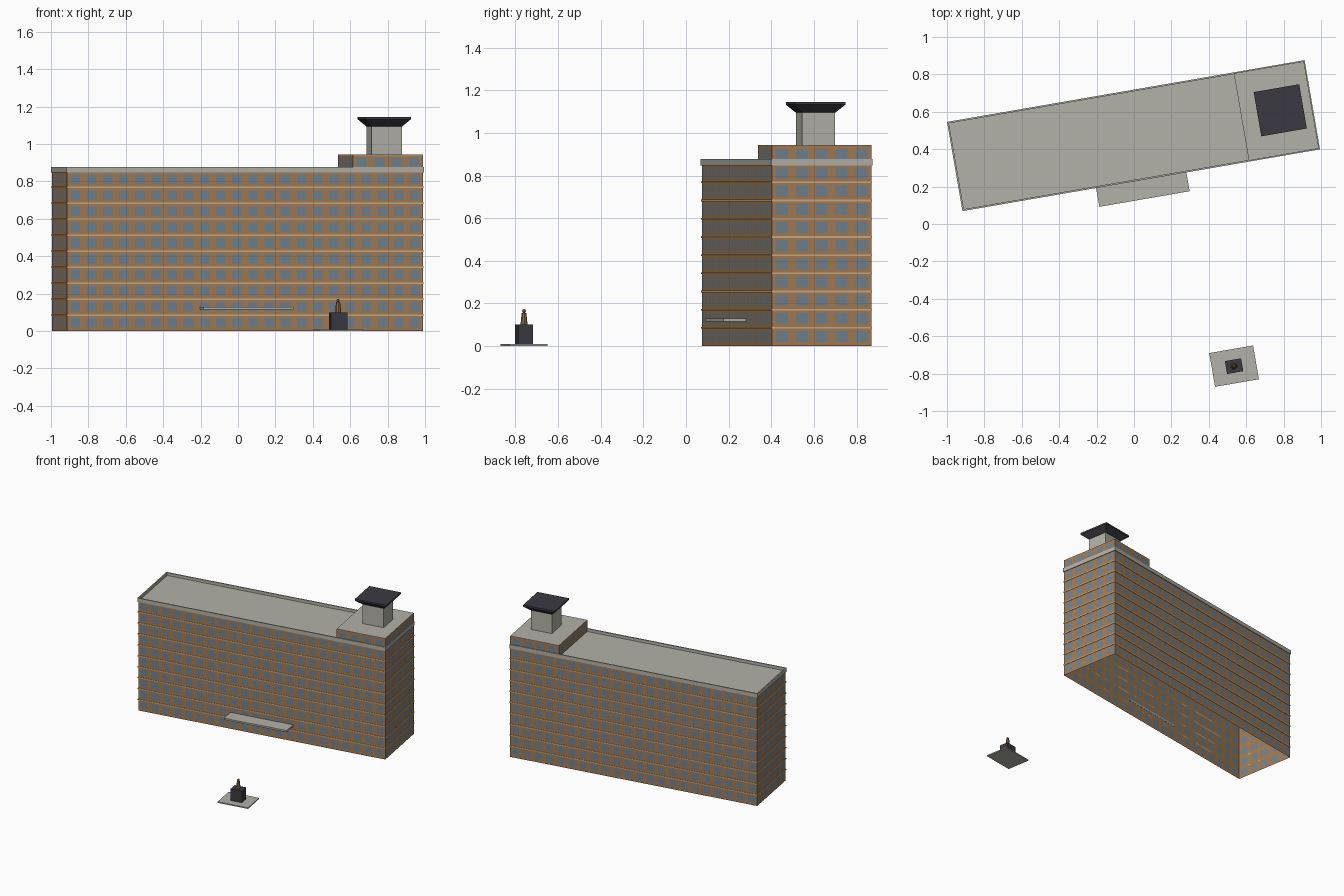
import bpy, bmesh, math
from mathutils import Matrix, Vector

cube = bpy.data.objects.get("Cube")
if cube:
    bpy.data.objects.remove(cube, do_unlink=True)


def material(name, rgb):
    lin = [((c / 255 + 0.055) / 1.055) ** 2.4 for c in rgb] + [1]
    m = bpy.data.materials.new(name)
    m.use_nodes = True
    m.diffuse_color = lin
    m.node_tree.nodes["Principled BSDF"].inputs["Base Color"].default_value = lin
    return m


BRICK = material("tan_brick", (164, 123, 82))
GLASS = material("blue_grey_glass", (112, 130, 144))
CONCRETE = material("pale_concrete", (178, 178, 168))
LEDGE = material("light_tan_ledge", (200, 174, 140))
DARK = material("dark_metal", (60, 58, 66))
BRONZE = material("bronze", (138, 106, 72))

# The whole site is turned by the same small angle
TURN = Matrix.Rotation(math.radians(9.8), 4, 'Z')
BUILDING = Matrix.Translation((-0.0025, 0.4725, 0)) @ TURN
MONUMENT = Matrix.Translation((0.535, -0.76, 0)) @ TURN

LENGTH, DEPTH, TOP, FLOORS = 1.93, 0.474, 0.853, 10
FLOOR = TOP / FLOORS


def finish(name, bm, frame, *mats):
    bm.transform(frame)
    me = bpy.data.meshes.new(name)
    bm.to_mesh(me)
    bm.free()
    for m in mats:
        me.materials.append(m)
    ob = bpy.data.objects.new(name, me)
    bpy.context.collection.objects.link(ob)
    return ob


def add_box(bm, x0, x1, y0, y1, z0, z1):
    mat = Matrix.Translation(((x0 + x1) / 2, (y0 + y1) / 2, (z0 + z1) / 2))
    mat = mat @ Matrix.Diagonal((x1 - x0, y1 - y0, z1 - z0, 1))
    bmesh.ops.create_cube(bm, size=1, matrix=mat)


def box(name, x, y, w, d, z0, z1, mat, frame):
    bm = bmesh.new()
    add_box(bm, x - w / 2, x + w / 2, y - d / 2, y + d / 2, z0, z1)
    return finish(name, bm, frame, mat)


def ring(name, w, d, t, levels, mat):
    """Rectangular frames of thickness t, one for each (z0, z1) level."""
    bm = bmesh.new()
    x, y = w / 2, d / 2
    for z0, z1 in levels:
        for s in (-1, 1):
            ya, yb = sorted((s * y, s * (y - t)))
            add_box(bm, -x, x, ya, yb, z0, z1)
            xa, xb = sorted((s * x, s * (x - t)))
            add_box(bm, xa, xb, -y + t, y - t, z0, z1)
    return finish(name, bm, BUILDING, mat)


def cuts(start, end, bays, lo, hi):
    """Grid lines for a run of bays, each with a window from lo to hi."""
    step = (end - start) / bays
    return [start + step * (i + f) for i in range(bays) for f in (0, lo, hi)] + [end]


def windowed_walls(name, x0, x1, y0, y1, z0, z1, long_bays, end_bays, floors):
    """Four open-bottomed walls whose window faces are glass."""
    bm = bmesh.new()
    corners = [Vector(c) for c in ((x0, y0), (x1, y0), (x1, y1), (x0, y1))]
    heights = cuts(z0, z1, floors, 0.22, 0.82)
    for side in range(4):
        a, b = corners[side], corners[(side + 1) % 4]
        along = cuts(0, 1, end_bays if side % 2 else long_bays, 0.2, 0.8)
        grid = [[bm.verts.new((*a.lerp(b, u), z)) for u in along] for z in heights]
        for j in range(len(heights) - 1):
            for i in range(len(along) - 1):
                f = bm.faces.new((grid[j][i], grid[j][i + 1],
                                  grid[j + 1][i + 1], grid[j + 1][i]))
                f.material_index = int(i % 3 == 1 and j % 3 == 1)
    bmesh.ops.remove_doubles(bm, verts=bm.verts, dist=1e-5)
    return finish(name, bm, BUILDING, BRICK, GLASS)


# Main block
windowed_walls("main_walls", -LENGTH / 2, LENGTH / 2, -DEPTH / 2, DEPTH / 2,
               0, TOP, 22, 5, FLOORS)
ring("floor_ledges", LENGTH + 0.006, DEPTH + 0.006, 0.003,
     [(k * FLOOR - 0.004, k * FLOOR + 0.004) for k in range(1, FLOORS)], LEDGE)
box("main_roof", 0, 0, LENGTH - 0.004, DEPTH - 0.004, TOP - 0.006, TOP + 0.002,
    CONCRETE, BUILDING)
ring("roof_parapet", LENGTH + 0.01, DEPTH + 0.01, 0.009, [(0.848, 0.878)], CONCRETE)

# Rooftop storey at the left end
PX0, PX1 = LENGTH / 2 - 0.38, LENGTH / 2
windowed_walls("rooftop_walls", PX0, PX1, -DEPTH / 2, DEPTH / 2, TOP, 0.94, 4, 5, 1)
box("rooftop_roof", (PX0 + PX1) / 2, 0, PX1 - PX0, DEPTH, 0.938, 0.944,
    CONCRETE, BUILDING)

# Tower with a flared cap
TX = 0.796
box("tower", TX, 0, 0.164, 0.156, 0.94, 1.1, CONCRETE, BUILDING)
bm = bmesh.new()
rings = []
for w, d, z in ((0.168, 0.16, 1.095), (0.247, 0.24, 1.132), (0.247, 0.24, 1.145)):
    rings.append([bm.verts.new((TX + sx * w / 2, sy * d / 2, z))
                  for sx, sy in ((-1, -1), (1, -1), (1, 1), (-1, 1))])
for low, high in zip(rings, rings[1:]):
    for i in range(4):
        j = (i + 1) % 4
        bm.faces.new((low[i], low[j], high[j], high[i]))
bm.faces.new(rings[0][::-1])
bm.faces.new(rings[-1])
finish("tower_cap", bm, BUILDING, DARK)

# Entrance canopy
box("entrance_canopy", 0, -0.29, 0.49, 0.108, 0.115, 0.128, CONCRETE, BUILDING)

# Monument in front
box("monument_paving", 0, 0, 0.238, 0.183, 0, 0.009, CONCRETE, MONUMENT)
box("monument_pedestal", 0, 0, 0.088, 0.07, 0.009, 0.1, DARK, MONUMENT)
bm = bmesh.new()
bmesh.ops.create_cone(bm, cap_ends=True, segments=8, radius1=0.017, radius2=0.011,
                      depth=0.055, matrix=Matrix.Translation((0, 0, 0.1275)))
bmesh.ops.create_uvsphere(bm, u_segments=8, v_segments=6, radius=0.009,
                          matrix=Matrix.Translation((0, 0, 0.164)))
finish("statue", bm, MONUMENT, BRONZE)
